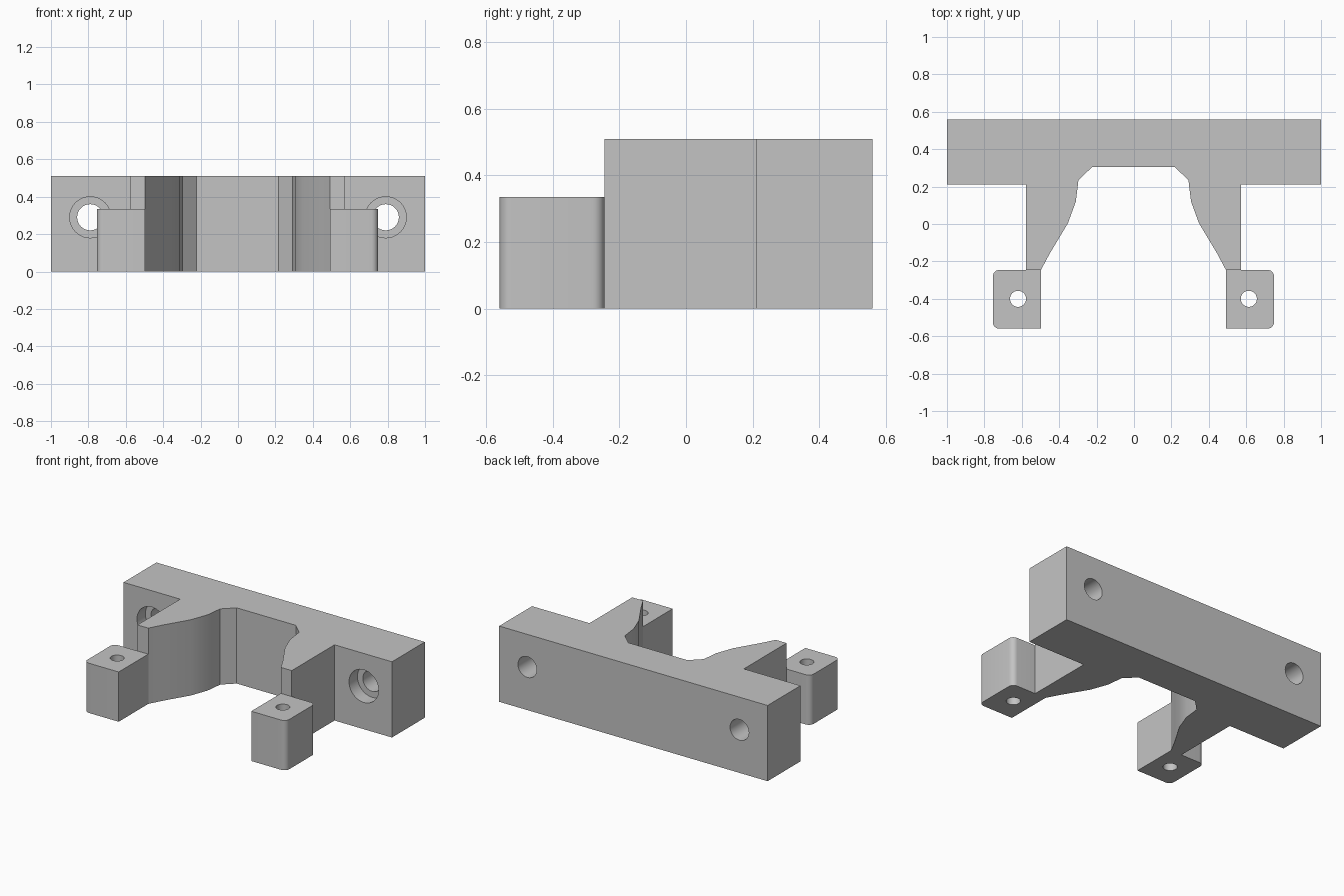
import bpy, bmesh, math
from mathutils import Matrix

cube = bpy.data.objects.get("Cube")
if cube:
    bpy.data.objects.remove(cube, do_unlink=True)

grey = bpy.data.materials.new("plain_grey")
grey.use_nodes = True
COLOUR = (0.55, 0.55, 0.55, 1)
grey.diffuse_color = COLOUR
grey.node_tree.nodes["Principled BSDF"].inputs["Base Color"].default_value = COLOUR

SHIFT = -0.003          # arms sit a hair off centre
HEIGHT, TAB_HEIGHT = 0.51, 0.335


def make_object(name, bm):
    bmesh.ops.recalc_face_normals(bm, faces=bm.faces)
    mesh = bpy.data.meshes.new(name)
    bm.to_mesh(mesh)
    bm.free()
    mesh.materials.append(grey)
    obj = bpy.data.objects.new(name, mesh)
    bpy.context.collection.objects.link(obj)
    return obj


def extrude_outline(name, outline, height):
    bm = bmesh.new()
    face = bm.faces.new([bm.verts.new((x, y, 0)) for x, y in outline])
    top = bmesh.ops.extrude_face_region(bm, geom=[face])["geom"]
    verts = [v for v in top if isinstance(v, bmesh.types.BMVert)]
    bmesh.ops.translate(bm, verts=verts, vec=(0, 0, height))
    return make_object(name, bm)


def drill(target, name, centre, radius, depth, along_y=False):
    bm = bmesh.new()
    turn = Matrix.Rotation(math.pi / 2, 4, "X") if along_y else Matrix()
    bmesh.ops.create_cone(bm, cap_ends=True, segments=40, radius1=radius,
                          radius2=radius, depth=depth,
                          matrix=Matrix.Translation(centre) @ turn)
    cutter = make_object(name, bm)
    cutter.hide_render = True
    mod = target.modifiers.new(name, "BOOLEAN")
    mod.operation, mod.solver, mod.object = "DIFFERENCE", "EXACT", cutter
    return cutter


def finish(obj, cutters):
    # Apply the cuts, drop the cutters and smooth the curved walls
    bpy.ops.object.select_all(action="DESELECT")
    bpy.context.view_layer.objects.active = obj
    obj.select_set(True)
    for mod in list(obj.modifiers):
        bpy.ops.object.modifier_apply(modifier=mod.name)
    for cutter in cutters:
        bpy.data.objects.remove(cutter, do_unlink=True)
    bpy.ops.object.shade_smooth_by_angle(angle=math.radians(28))


# Main body: back bar, two arms and the throat between them
half = [(0.22, 0.305), (0.294, 0.235), (0.308, 0.12), (0.35, 0.005),
        (0.446, -0.155), (0.494, -0.245), (0.575, -0.245), (0.575, 0.21)]
right = [(x + SHIFT, y) for x, y in half] + [(1, 0.21), (1, 0.56)]
left = [(-x + SHIFT, y) for x, y in half] + [(-1, 0.21), (-1, 0.56)]
body = extrude_outline("bracket_body", right + left[::-1], HEIGHT)

# Counterbored mounting holes through the back bar
cutters = []
for side in (-1, 1):
    x = side * 0.79
    cutters.append(drill(body, "bolt_hole_cutter", (x, 0.4, 0.29), 0.07, 1, True))
    cutters.append(drill(body, "counterbore_cutter", (x, 0.2, 0.29), 0.11, 0.2, True))
finish(body, cutters)

# Low tabs at the arm ends, rounded on the outer corners
R = 0.036
for side, label in ((-1, "right"), (1, "left")):
    outline = [(0.494, -0.56), (0.494, -0.245)]
    for cy, start in ((-0.245 - R, 90), (-0.56 + R, 0)):
        for i in range(7):
            a = math.radians(start - 15 * i)
            outline.append((0.752 - R + R * math.cos(a), cy + R * math.sin(a)))
    tab = extrude_outline(label + "_tab",
                          [(side * x + SHIFT, y) for x, y in outline], TAB_HEIGHT)
    cutter = drill(tab, "pin_hole_cutter", (side * 0.617 + SHIFT, -0.4, 0.2), 0.043, 1)
    finish(tab, [cutter])
